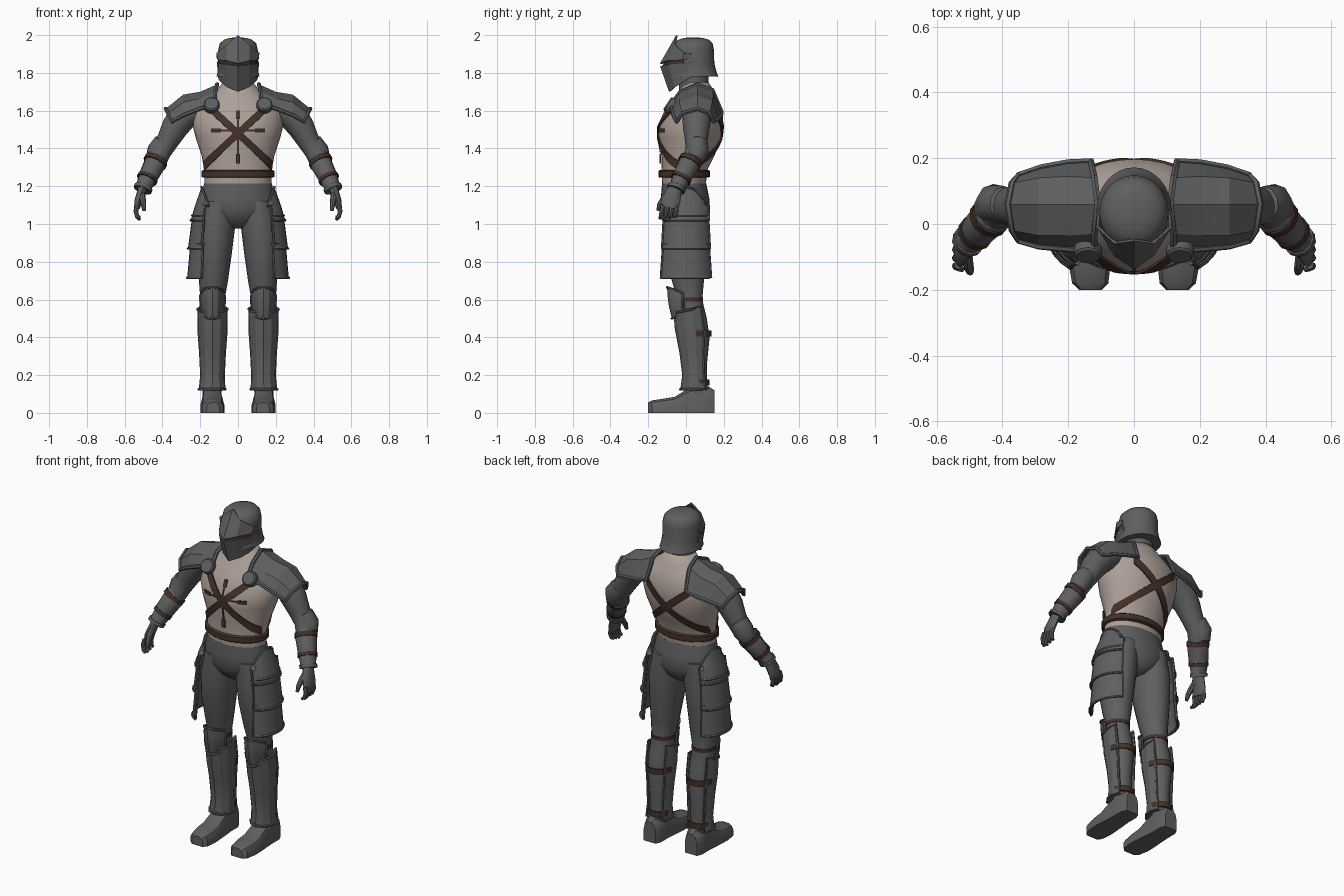
import bpy, bmesh, math
from mathutils import Vector as V


def material(name, rgb):
    m = bpy.data.materials.new(name)
    m.diffuse_color = (*rgb, 1)
    return m


STEEL = material("dark steel", (0.115, 0.115, 0.115))
TRIM = material("steel trim", (0.105, 0.112, 0.117))
CLOTH = material("pale cloth", (0.42, 0.355, 0.315))
LEATHER = material("brown leather", (0.06, 0.03, 0.021))


def build(name, rings, mat, closed=True, thick=0, mirror=False, angle=40):
    """Skin a list of point rings; open sheets are thickened, closed lofts capped."""
    bm = bmesh.new()
    vs = [[bm.verts.new(p) for p in r] for r in rings]
    n = len(rings[0])
    for a, b in zip(vs, vs[1:]):
        for i in range(n if closed else n - 1):
            j = (i + 1) % n
            bm.faces.new((a[i], a[j], b[j], b[i]))
    if closed and not thick:
        bm.faces.new(vs[0])
        bm.faces.new(vs[-1])
    bmesh.ops.recalc_face_normals(bm, faces=bm.faces)
    if thick:
        bmesh.ops.solidify(bm, geom=bm.faces[:], thickness=thick)
        bmesh.ops.recalc_face_normals(bm, faces=bm.faces)
    me = bpy.data.meshes.new(name)
    bm.to_mesh(me)
    bm.free()
    me.materials.append(mat)
    ob = bpy.data.objects.new(name, me)
    bpy.context.collection.objects.link(ob)
    bpy.ops.object.select_all(action='DESELECT')
    ob.select_set(True)
    bpy.context.view_layer.objects.active = ob
    bpy.ops.object.shade_smooth_by_angle(angle=math.radians(angle))
    if mirror:
        ob.modifiers.new("mirror", 'MIRROR').use_mirror_merge = False
    return ob


def tube(name, path, radii, mat, n=12, mirror=True):
    """Limb or rim along a path; a radius may be a pair (along y, across)."""
    path = [V(p) for p in path]
    if not isinstance(radii, (list, tuple)):
        radii = [radii] * len(path)
    rings, nrm = [], None
    for i, p in enumerate(path):
        d = (path[min(i + 1, len(path) - 1)] - path[max(i - 1, 0)]).normalized()
        if nrm is None:
            nrm = V((0, 0, 1)) if abs(d.y) > 0.9 else V((0, 1, 0))
        nrm = (nrm - d * nrm.dot(d)).normalized()
        side = d.cross(nrm)
        r = radii[i] if isinstance(radii[i], tuple) else (radii[i], radii[i])
        rings.append([p + nrm * r[0] * math.cos(t) + side * r[1] * math.sin(t)
                      for t in (2 * math.pi * k / n for k in range(n))])
    return build(name, rings, mat, mirror=mirror)


def arc(rows, a0=0, a1=360, n=24):
    """Rings from rows (z, cx, cy, rx, ry, drop at ends); angle 0 is front, 90 is +x."""
    full = a1 - a0 == 360
    out = []
    for z, cx, cy, rx, ry, *dz in rows:
        ring = []
        for k in range(n if full else n + 1):
            a = math.radians(a0 + (a1 - a0) * k / n)
            t = 2 * k / n - 1
            ring.append(V((cx + rx * math.sin(a), cy - ry * math.cos(a),
                           z + (dz[0] * t * t if dz else 0))))
        out.append(ring)
    return out


def plate(name, rings, thick=0.008, rim=0.007, mirror=True, mat=STEEL, angle=25):
    """Armour sheet with a raised rim round its border."""
    build(name, rings, mat, closed=False, thick=thick, mirror=mirror, angle=angle)
    if rim:
        border = (rings[0] + [r[-1] for r in rings[1:-1]] + rings[-1][::-1]
                  + [r[0] for r in rings[-2::-1]])
        tube(name + "_rim", border, rim, TRIM, 6, mirror)


# Torso
TORSO = [(1.19, .178, -.01, .115), (1.28, .178, -.01, .12), (1.36, .192, .01, .14),
         (1.45, .222, .02, .165), (1.52, .24, .025, .17), (1.60, .235, .045, .152),
         (1.66, .18, .05, .12), (1.71, .11, .055, .09), (1.75, .08, .05, .07)]
build("torso", arc([(z, 0, cy, rx, ry) for z, rx, cy, ry in TORSO], n=32), CLOTH, angle=60)
tube("neck", [(0, .04, 1.68), (0, .04, 1.84)], .078, STEEL, 16, False)


def on_torso(x, z, side, lift=0.004):
    for a, b in zip(TORSO, TORSO[1:]):
        if z <= b[0]:
            break
    t = (z - a[0]) / (b[0] - a[0])
    rx, cy, ry = (a[i] + (b[i] - a[i]) * t for i in (1, 2, 3))
    x = max(-.985 * rx, min(.985 * rx, x))
    y = cy + side * (ry + lift) * math.sqrt(1 - (x / rx) ** 2)
    return V((x * (1 + lift / rx), y + side * lift, z))


# Crossed chest straps, front and back
for side, z0, z1, label in ((-1, 1.61, 1.31, "front"), (1, 1.58, 1.31, "back")):
    for s in (-1, 1):
        rows = []
        for w in (-.025, 0, .025):
            rows.append([on_torso(s * (.14 - .32 * k / 20), z0 + (z1 - z0) * k / 20 + w, side)
                         for k in range(21)])
        build(f"{label}_strap", rows, LEATHER, closed=False, thick=.012)
# Chest emblem: thin cross with flared ends
for w, ends in ((.004, (-.14, .14)), (.011, (-.14, -.09)), (.011, (.09, .14))):
    span = [ends[0] + (ends[1] - ends[0]) * k / 12 for k in range(13)]
    build("emblem_bar", [[on_torso(x, 1.495 + v, -1, .003) for x in span] for v in (-w, w)],
          LEATHER, closed=False, thick=.004)
for w, lo, hi in ((.004, 1.32, 1.6), (.011, 1.32, 1.37), (.011, 1.56, 1.6)):
    span = [lo + (hi - lo) * k / 12 for k in range(13)]
    build("emblem_post", [[on_torso(x, z, -1, .003) for z in span] for x in (-w, w)],
          LEATHER, closed=False, thick=.004)
# Waist belt and strap discs
build("belt", arc([(1.245, 0, -.01, .185, .13), (1.25, 0, -.01, .192, .136),
                   (1.28, 0, -.01, .192, .136), (1.285, 0, -.01, .185, .13)], n=32), LEATHER)
tube("strap_disc", [(.14, -.07, 1.62), (.14, -.094, 1.635), (.14, -.1, 1.639)],
     [.042, .042, .035], TRIM, 20)

# Helmet
build("helmet", arc([(1.78, 0, .042, .114, .13), (1.80, 0, .04, .109, .123),
                     (1.85, 0, .035, .105, .115), (1.92, 0, .035, .105, .113),
                     (1.955, 0, .037, .097, .104), (1.975, 0, .04, .075, .082),
                     (1.985, 0, .04, .045, .05), (1.988, 0, .04, .01, .01)], n=32), STEEL)


def visor(name, bottom, top, mat, rim):
    """Symmetric pointed face plate from half profiles, centre to side."""
    rings = []
    for prof in (bottom, top):
        left = [V((-x, y, z)) for x, y, z in prof[:0:-1]]
        rings.append(left + [V(p) for p in prof])
    plate(name, rings, .008, rim, False, mat)


visor("face_guard", [(0, -.09, 1.70), (.06, -.06, 1.725), (.1, .0, 1.76), (.108, .04, 1.785)],
      [(0, -.137, 1.835), (.06, -.095, 1.845), (.103, -.02, 1.85), (.111, .04, 1.86)], STEEL, 0)
visor("eye_slit", [(0, -.122, 1.825), (.06, -.083, 1.835), (.1, -.015, 1.84)],
      [(0, -.118, 1.875), (.06, -.08, 1.88), (.1, -.015, 1.88)], LEATHER, 0)
visor("brow_plate", [(0, -.138, 1.85), (.06, -.098, 1.865), (.106, -.02, 1.868), (.112, .03, 1.875)],
      [(0, -.052, 2.0), (.06, -.06, 1.95), (.115, -.01, 1.905), (.112, .03, 1.9)], STEEL, 0)

# Shoulder guards
SHOULDER = [[(.12, -.08, 1.63), (.12, -.03, 1.70), (.11, .06, 1.74), (.12, .14, 1.71), (.13, .19, 1.59)],
            [(.2, -.075, 1.61), (.2, -.035, 1.665), (.2, .06, 1.70), (.2, .145, 1.675), (.2, .187, 1.575)],
            [(.29, -.067, 1.575), (.29, -.035, 1.645), (.29, .06, 1.685), (.29, .14, 1.655), (.28, .172, 1.56)],
            [(.35, -.05, 1.54), (.37, -.02, 1.585), (.383, .06, 1.61), (.37, .125, 1.585), (.35, .148, 1.54)]]
plate("shoulder_guard", [[V(p) for p in r] for r in SHOULDER], .01, .011, angle=15)

# Arms, elbow caps and bracers
tube("arm", [(.21, .06, 1.62), (.29, .06, 1.575), (.335, .055, 1.51), (.37, .055, 1.445),
             (.405, .05, 1.385), (.44, .02, 1.32), (.475, -.02, 1.25), (.502, -.05, 1.19)],
     [.075, .08, .071, .06, .053, .054, .045, .035], STEEL, 16)
tube("elbow_cap", [(.38, .058, 1.445), (.395, .06, 1.43), (.425, .062, 1.385), (.44, .045, 1.345), (.445, .035, 1.335)],
     [.03, .055, .06, .05, .03], STEEL, 10)
tube("bracer", [(.425, .033, 1.345), (.43, .028, 1.338), (.475, -.02, 1.25), (.497, -.045, 1.2), (.502, -.05, 1.188)],
     [.055, .061, .053, .043, .05], STEEL, 10)
for a, b, r in (((.432, .027, 1.34), (.442, .016, 1.32), .064), ((.476, -.021, 1.248), (.484, -.03, 1.232), .056)):
    tube("bracer_strap", [a, b], r, LEATHER, 12)
tube("wrist_rim", [(.499, -.047, 1.197), (.506, -.054, 1.18)], .05, TRIM, 12)

# Gloves
tube("palm", [(.5, -.05, 1.2), (.512, -.065, 1.17), (.528, -.08, 1.12), (.534, -.088, 1.085)],
     [(.032, .03), (.042, .023), (.05, .021), (.045, .015)], STEEL, 10)
for i in range(4):
    y = -.125 + .025 * i
    tip = 1.022 + .008 * abs(i - 1)
    tube("finger", [(.533, y, 1.10), (.541, y - .003, 1.068), (.534, y - .008, 1.04), (.52, y - .014, tip)],
         [.013, .0125, .011, .008], STEEL, 8)
tube("thumb", [(.508, -.085, 1.165), (.505, -.12, 1.13), (.5, -.14, 1.10), (.497, -.148, 1.07)],
     [.016, .017, .014, .009], STEEL, 8)

# Hips and legs
build("hips", arc([(1.215, 0, -.01, .18, .117), (1.14, 0, -.005, .193, .128), (1.07, 0, 0, .2, .128),
                   (1.01, 0, .005, .13, .10), (.975, 0, .01, .04, .06)], n=28), STEEL, angle=60)
build("leg", arc([(1.12, .1, 0, .09, .115), (.98, .117, 0, .101, .12), (.85, .125, 0, .093, .11),
                  (.70, .13, .01, .077, .085), (.6, .135, .02, .064, .066), (.5, .135, .04, .066, .07),
                  (.4, .135, .05, .068, .075), (.25, .135, .055, .054, .055), (.09, .137, .065, .05, .05)],
                 n=20), STEEL, mirror=True, angle=60)

# Three overlapping thigh plates
TASSETS = [("upper", [(1.02, .125, .0, .125, .138), (1.1, .125, .0, .102, .135), (1.195, .125, .0, .068, .115, -.1)]),
           ("middle", [(.87, .125, .0, .14, .143), (1.045, .125, .0, .117, .132)]),
           ("lower", [(.715, .125, .0, .144, .15), (.895, .125, .0, .128, .136)])]
for label, rows in TASSETS:
    plate(label + "_thigh_plate", arc(rows, 28, 152, 10), .01, .007)

# Knee guards
plate("knee_guard", arc([(.50, .135, .0, .055, .075, .03), (.56, .135, .0, .064, .09),
                         (.62, .135, .0, .066, .098), (.665, .135, .0, .06, .10, -.03)], -80, 80, 6), .01, .007)
build("knee_strap", arc([(.59, .135, .02, .069, .071), (.61, .135, .02, .069, .071)]), LEATHER,
      thick=.006, mirror=True)

# Shin guards with straps across the open calf
plate("shin_guard", arc([(.125, .137, .05, .071, .08), (.2, .135, .05, .066, .07), (.32, .135, .043, .072, .078),
                         (.44, .135, .035, .081, .094), (.53, .135, .022, .08, .088, .035)], -130, 130, 8), .009, .007)
for z, cy, rx, ry in ((.42, .045, .078, .09), (.16, .055, .066, .07)):
    build("calf_strap", arc([(z - .016, .135, cy, rx, ry), (z + .016, .135, cy, rx, ry)], 95, 265, 12),
          LEATHER, closed=False, thick=.007, mirror=True)

# Boots: sections along y
boot = []
for y, cx, w, h in ((-.2, .132, .035, .055), (-.18, .133, .055, .066), (-.12, .135, .064, .075), (-.06, .136, .062, .085),
                    (-.0, .136, .057, .122), (.05, .137, .053, .145), (.12, .137, .053, .14), (.15, .137, .04, .12)):
    boot.append([V((cx + w * u, y, h * v)) for u, v in
                 ((-1, 0), (-1, .55), (-.8, .85), (-.35, 1), (.35, 1), (.8, .85), (1, .55), (1, 0))])
build("boot", boot, STEEL, mirror=True, angle=30)
tube("ankle_rim", [(.137, .05, .122), (.137, .05, .135)], [(.078, .068)] * 2, TRIM, 20)
